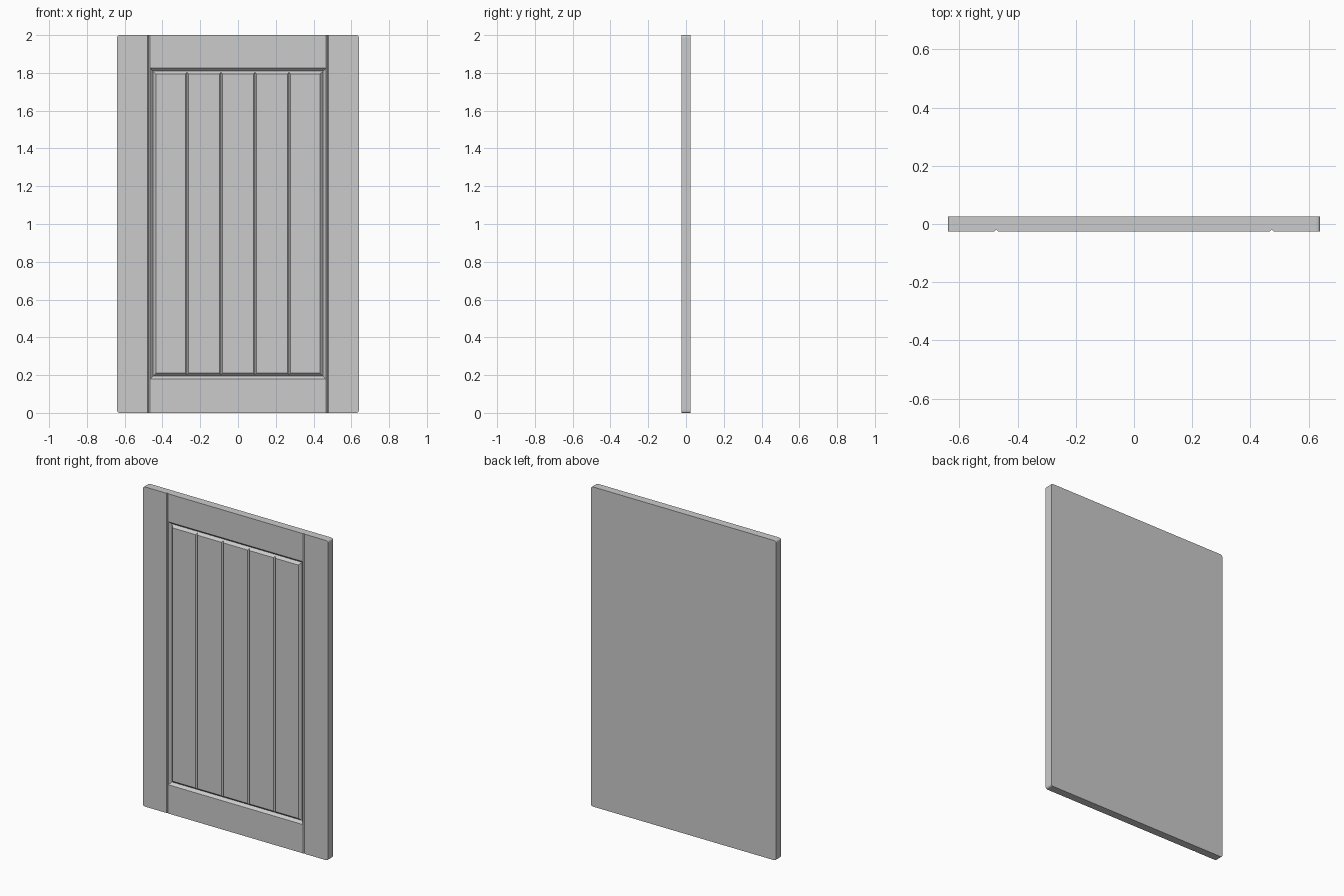
import bpy, bmesh

if "Cube" in bpy.data.objects:
    bpy.data.objects.remove(bpy.data.objects["Cube"])

W, H, Y0, Y1 = 0.64, 2.0, -0.025, 0.025   # half width, height, front, back


def make_object(name, bm):
    bmesh.ops.recalc_face_normals(bm, faces=bm.faces)
    mesh = bpy.data.meshes.new(name)
    bm.to_mesh(mesh)
    bm.free()
    obj = bpy.data.objects.new(name, mesh)
    bpy.context.collection.objects.link(obj)
    return obj


def loops_to_mesh(name, loops, closed):
    """Bridge equal-length point loops; closed joins the last to the first."""
    bm = bmesh.new()
    rings = [[bm.verts.new(p) for p in loop] for loop in loops]
    n = len(rings[0])
    for i in range(len(rings) if closed else len(rings) - 1):
        a, b = rings[i], rings[(i + 1) % len(rings)]
        for k in range(n):
            m = (k + 1) % n
            bm.faces.new((a[k], a[m], b[m], b[k]))
    if not closed:
        bm.faces.new(rings[0])
        bm.faces.new(rings[-1])
    return make_object(name, bm)


def v_groove(name, x, half, depth, z0, z1):
    """Vertical diamond cutter centred on the front face."""
    profile = [(x - half, Y0), (x, Y0 + depth), (x + half, Y0), (x, Y0 - depth)]
    return loops_to_mesh(name, [[(px, py, z) for px, py in profile]
                                for z in (z0, z1)], False)


def rect(x, z0, z1, y):
    return [(-x, y, z0), (x, y, z0), (x, y, z1), (-x, y, z1)]


# Door slab with softly rounded corners
bm = bmesh.new()
bmesh.ops.create_cube(bm, size=1)
for v in bm.verts:
    v.co = (v.co.x * 2 * W, v.co.y * (Y1 - Y0), (v.co.z + 0.5) * H)
corners = [e for e in bm.edges
           if abs(e.verts[0].co.y - e.verts[1].co.y) > 0.01]
bmesh.ops.bevel(bm, geom=corners, offset=0.012, segments=3, profile=0.5,
                affect='EDGES')
door = make_object("cabinet_door", bm)

# Mitred V channel between frame and raised panel
depth = 0.016
cutters = [loops_to_mesh("panel_channel", [
    rect(0.465, 0.18, 1.825, Y0),
    rect(0.45, 0.195, 1.81, Y0 + depth),
    rect(0.435, 0.21, 1.795, Y0),
    rect(0.45, 0.195, 1.81, Y0 - depth)], True)]

# Plank grooves in the panel
for x in (-0.27, -0.09, 0.09, 0.27):
    cutters.append(v_groove("plank_groove", x, 0.007, 0.008, 0.196, 1.809))

# Joint grooves between stiles and rails
for x in (-0.473, 0.473):
    cutters.append(v_groove("stile_joint", x, 0.006, 0.006, -0.1, 2.1))

# Cut all the grooves and discard the cutters
bpy.context.view_layer.objects.active = door
door.select_set(True)
for c in cutters:
    c.hide_render = True
    mod = door.modifiers.new(c.name, 'BOOLEAN')
    mod.operation = 'DIFFERENCE'
    mod.solver = 'EXACT'
    mod.object = c
    bpy.ops.object.modifier_apply(modifier=mod.name)
for c in cutters:
    bpy.data.objects.remove(c)
